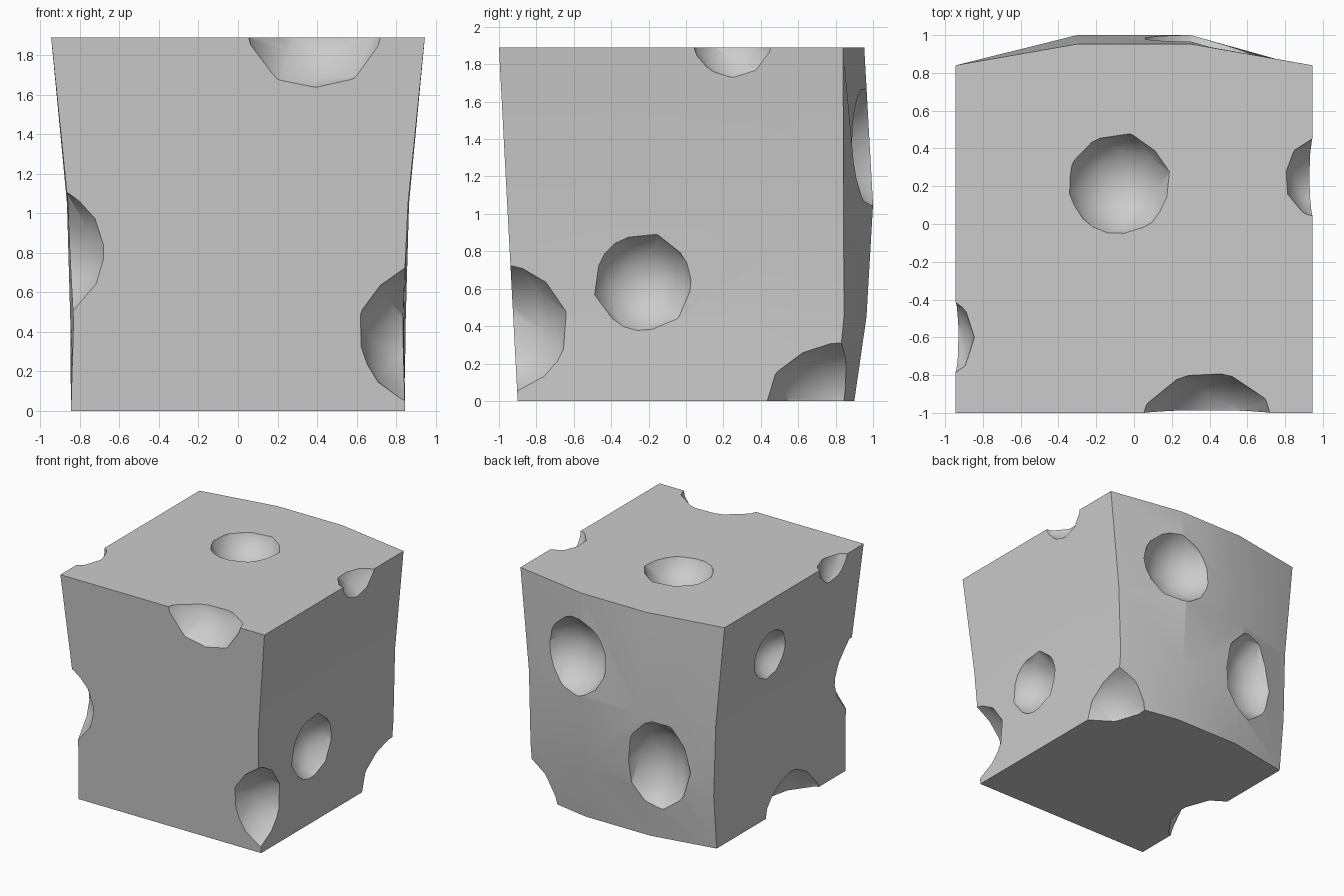
import bpy, bmesh, math

if "Cube" in bpy.data.objects:
    bpy.data.objects.remove(bpy.data.objects["Cube"])

# Block: stacked outlines, narrow at the base, with a bulging back face
# rows: height, front half width, back half width, front y, back corner y, back middle y
rows = [(0.0, .845, .845, -.90, .80, .90),
        (.45, .832, .848, -.924, .845, .965),
        (1.05, .86, .865, -.956, .842, 1.0),
        (1.89, .945, .945, -1.0, .84, .953)]
bm = bmesh.new()
rings = []
for z, wf, wb, yf, yc, ym in rows:
    outline = [(-wf, yf), (wf, yf), (wb, yc), (.3, ym), (-.3, ym), (-wb, yc)]
    rings.append([bm.verts.new((x, y, z)) for x, y in outline])
for a, b in zip(rings, rings[1:]):
    for i in range(6):
        j = (i + 1) % 6
        bm.faces.new((a[i], a[j], b[j], b[i]))
bm.faces.new(rings[0][::-1])
bm.faces.new(rings[-1])
bmesh.ops.recalc_face_normals(bm, faces=bm.faces)
mesh = bpy.data.meshes.new("cheese_block")
bm.to_mesh(mesh)
bm.free()
block = bpy.data.objects.new("cheese_block", mesh)
bpy.context.collection.objects.link(block)


# Round holes: low-poly balls cut from the faces, edges and corners
def cut_hole(x, y, z, r, stretch=1.0):
    bpy.ops.mesh.primitive_ico_sphere_add(subdivisions=2, radius=r * 1.03, location=(x, y, z),
                                          rotation=(.2 + x, .3 + y, .4 + z) if stretch == 1 else (0, 0, .3))
    ball = bpy.context.object
    ball.name = "hole_cutter"
    ball.scale.z = stretch
    ball.hide_render = True
    bpy.context.view_layer.update()
    mod = block.modifiers.new("hole", 'BOOLEAN')
    mod.operation = 'DIFFERENCE'
    mod.solver = 'EXACT'
    mod.object = ball
    bpy.context.view_layer.objects.active = block
    bpy.ops.object.modifier_apply(modifier=mod.name)
    bpy.data.objects.remove(ball)


holes = [(-.08, .21, 1.99, .285),          # top
         (.95, -.23, .63, .28),            # right side
         (.39, -1.153, 1.975, .38),        # top front edge
         (-1.006, -1.075, .795, .358),     # front left edge
         (.975, -.98, .385, .368),         # front right edge
         (1.025, .245, 1.941, .228),       # top right edge
         (-1.1, -.6, 1.91, .25),           # top left edge
         (-.98, .17, 1.39, .22),           # left side
         (-1.06, -.19, -.1, .427),         # bottom left edge
         (.98, .80, -.06, .396),           # bottom corner
         (.37, 1.08, 1.365, .335),         # back, upper
         (-.42, 1.05, .62, .285, 1.42)]    # back, lower oval
for h in holes:
    cut_hole(*h)

# Smooth bowls and bulge, crisp rims
bpy.ops.object.select_all(action='DESELECT')
block.select_set(True)
bpy.context.view_layer.objects.active = block
bpy.ops.object.shade_smooth_by_angle(angle=math.radians(30))
